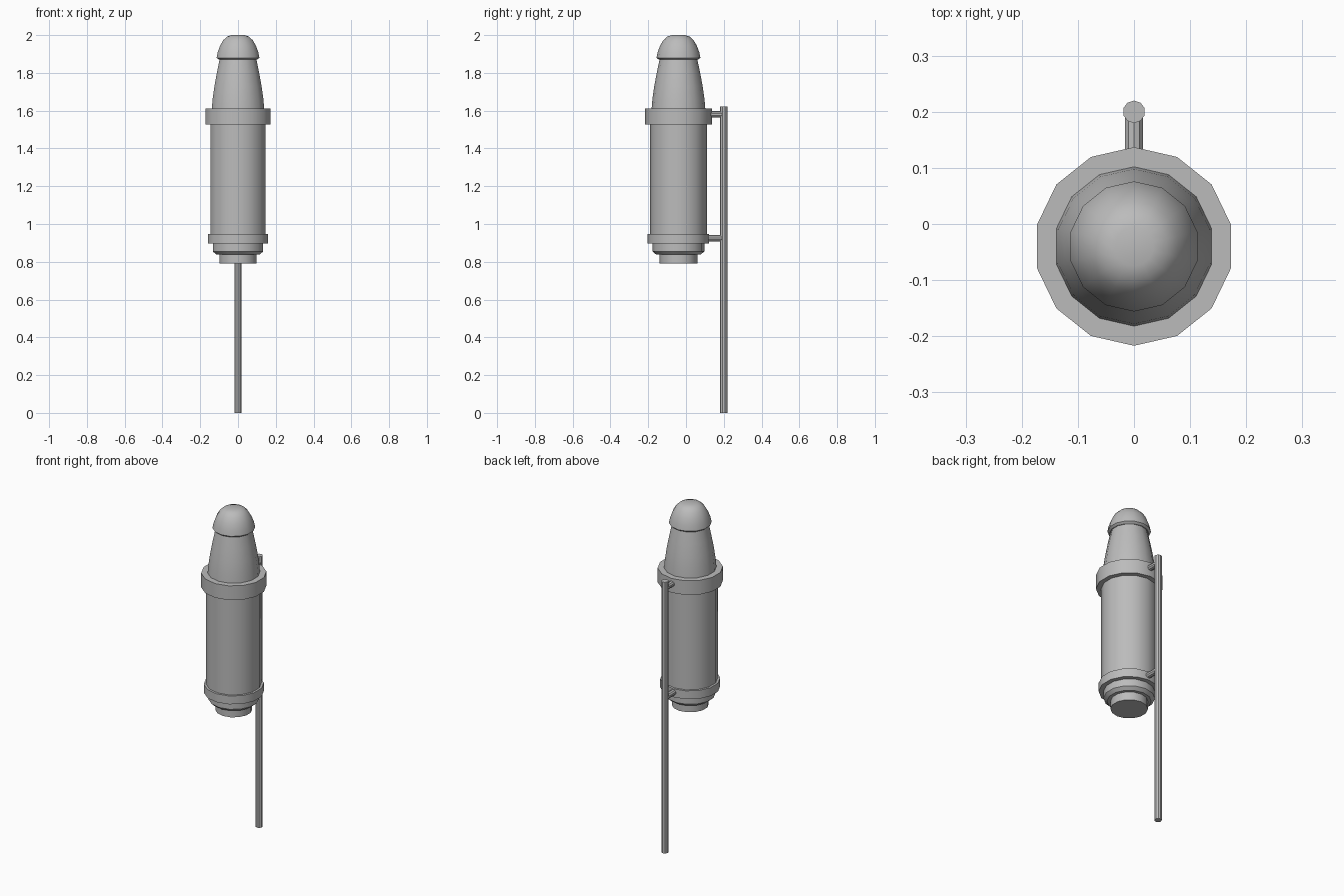
import bpy
import math
from mathutils import Vector

cube = bpy.data.objects.get("Cube")
if cube:
    bpy.data.objects.remove(cube, do_unlink=True)

GREY = (0.5, 0.5, 0.5, 1)
AXIS_Y = -0.04      # centre line of the rocket
STICK_Y = 0.2       # centre line of the guide stick
SIDES = 14

grey = bpy.data.materials.new("plain grey")
grey.use_nodes = True
grey.diffuse_color = GREY
grey.node_tree.nodes["Principled BSDF"].inputs["Base Color"].default_value = GREY


def turned(name, profile, sides=SIDES, start=(0, AXIS_Y, 0), direction=(0, 0, 1)):
    """Closed solid turned from (radius, height) points along a direction."""
    verts, faces = [], []
    turn = Vector(direction).to_track_quat('Z', 'Y')
    for radius, height in profile:
        for i in range(sides):
            a = math.pi / 2 + math.tau * i / sides
            p = Vector((radius * math.cos(a), radius * math.sin(a), height))
            verts.append(turn @ p + Vector(start))
    for r in range(len(profile) - 1):
        for i in range(sides):
            j = (i + 1) % sides
            a, b = r * sides, (r + 1) * sides
            faces.append((a + i, a + j, b + j, b + i))
    faces.append(tuple(reversed(range(sides))))
    faces.append(tuple(range(len(verts) - sides, len(verts))))
    mesh = bpy.data.meshes.new(name)
    mesh.from_pydata(verts, [], faces)
    mesh.materials.append(grey)
    obj = bpy.data.objects.new(name, mesh)
    bpy.context.collection.objects.link(obj)
    bpy.ops.object.select_all(action='DESELECT')
    obj.select_set(True)
    bpy.context.view_layer.objects.active = obj
    bpy.ops.object.shade_smooth_by_angle(angle=math.radians(35))
    return obj


# Rocket, from the tail up
turned("nozzle", [(0.1, 0.79), (0.1, 0.845)])
turned("tail_collar", [(0.118, 0.838), (0.137, 0.855), (0.137, 0.9)])
turned("lower_band", [(0.163, 0.897), (0.163, 0.947)])
turned("body_tube", [(0.15, 0.94), (0.15, 1.53)])
turned("upper_band", [(0.177, 1.527), (0.177, 1.612)])
turned("nose_cone", [(0.143, 1.6), (0.138, 1.66), (0.128, 1.73),
                     (0.115, 1.8), (0.098, 1.88)])
turned("nose_cap", [(0.104, 1.87), (0.116, 1.88), (0.11, 1.91), (0.097, 1.945),
                    (0.08, 1.973), (0.06, 1.992), (0.035, 2.0)])

# Guide stick and the pegs holding it
turned("guide_stick", [(0.02, 0), (0.02, 1.622)], 10, (0, STICK_Y, 0))
for name, height in (("upper_peg", 1.58), ("lower_peg", 0.925)):
    turned(name, [(0.017, 0), (0.017, 0.12)], 10, (0, 0.08, height), (0, 1, 0))
